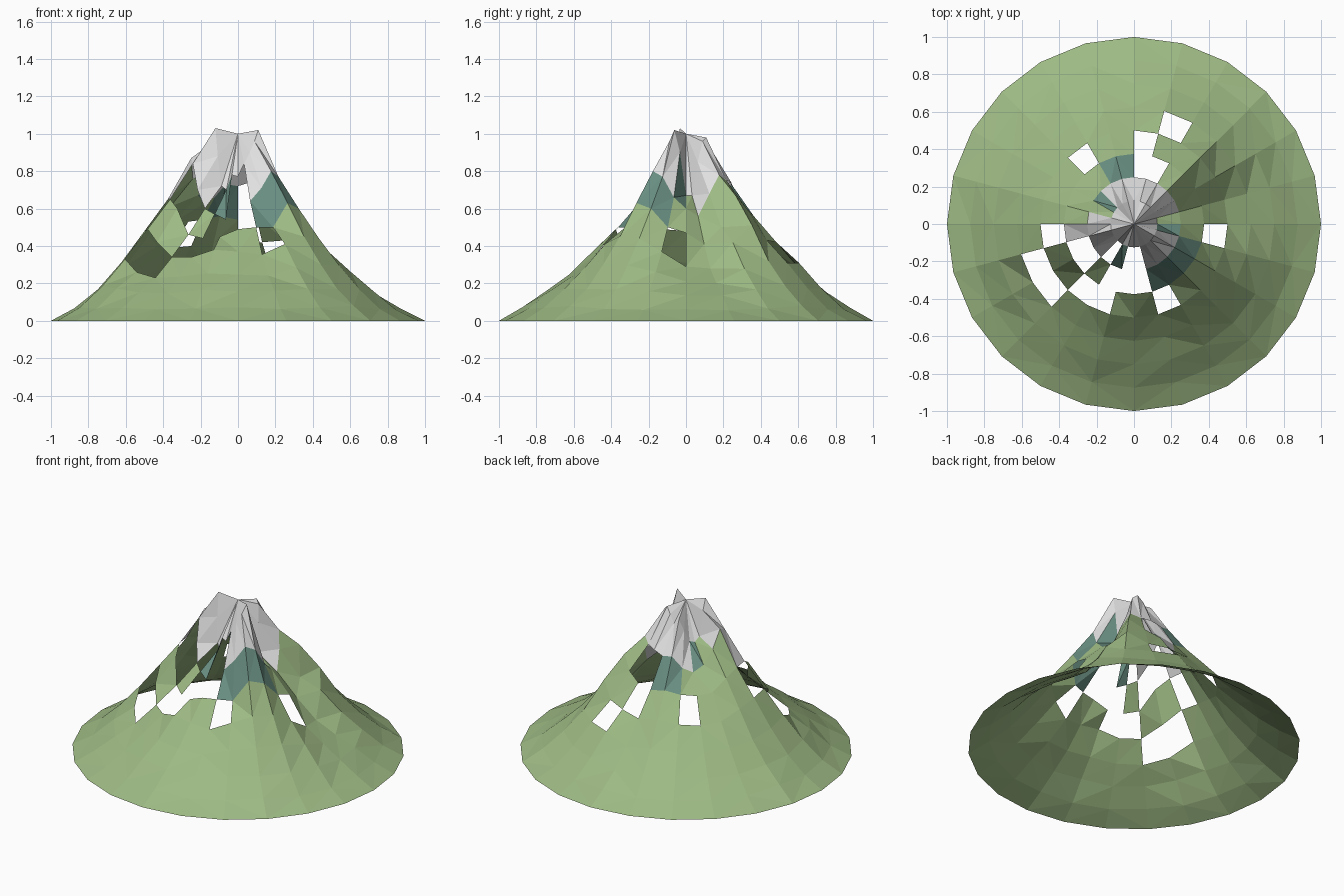
import bpy, bmesh, math, random

if "Cube" in bpy.data.objects:
    bpy.data.objects.remove(bpy.data.objects["Cube"])

random.seed(4)
SECTORS, RINGS = 24, 8

# Heights around the four craggy upper rings, one value per 15 degree spoke
crags = {
    1: [.67, .67, .85, .96, .98, .94, .89, .92, .85, .78, .77, .80,
        .96, 1.03, .88, .72, .70, .78, .77, .84, .90, .96, 1.02, .90],
    2: [.60, .56, .68, .78, .75, .74, .72, .73, .66, .63, .67, .76,
        .87, .84, .70, .60, .57, .54, .65, .64, .71, .80, .77, .66],
    3: [.47, .41, .50, .67, .60, .56, .54, .56, .54, .53, .54, .61,
        .65, .65, .60, .46, .44, .45, .49, .50, .50, .63, .60, .50],
    4: [.29, .28, .42, .51, .43, .42, .40, .42, .40, .39, .40, .45,
        .48, .49, .42, .34, .34, .38, .37, .355, .41, .45, .44, .37],
}
# Gentle lower rings: mean height and how strongly the crags above show through
foothills = {5: (.28, .5), 6: (.165, .18), 7: (.07, .05), 8: (0, 0)}
# Corners below the open cells
corners_low = {(5, 4): .31, (5, 5): .31, (5, 13): .33, (5, 14): .26, (5, 15): .23}

# Open cells: ring -> sectors
gaps = {1: (15, 17, 18), 2: (4, 5, 13, 14, 16, 17, 18),
        3: (5, 8, 12, 15, 16, 19, 23), 4: (4, 13, 14)}
# Rocky cells below the snow, grassy gullies and the low snow patch
rock = {1: (9, 16, 23), 2: (6, 7, 19, 20, 21, 22)}
grass_gully = {1: (0, 10)}
snow_patch = {2: (12,)}


def material(name, colour):
    m = bpy.data.materials.new(name)
    m.diffuse_color = (*colour, 1)
    m.use_nodes = True
    m.node_tree.nodes["Principled BSDF"].inputs["Base Color"].default_value = m.diffuse_color
    return m


def height(ring, spoke):
    if ring in crags:
        return crags[ring][spoke]
    if (ring, spoke) in corners_low:
        return corners_low[ring, spoke]
    mean, follow = foothills[ring]
    z = mean + follow * (crags[4][spoke] - .42)
    return z + (random.uniform(-.01, .01) if ring < RINGS else 0)


def cell_colour(ring, sector):
    if sector in rock.get(ring, ()):
        return 1
    if sector in grass_gully.get(ring, ()):
        return 0
    if ring < 2 or sector in snow_patch.get(ring, ()):
        return 2
    return 0


# Mountain shell: concentric rings joined into a radial grid
bm = bmesh.new()
apex = bm.verts.new((0, 0, 1))
grid = {}
for ring in range(1, RINGS + 1):
    for spoke in range(SECTORS):
        a, r = math.tau * spoke / SECTORS, ring / RINGS
        grid[ring, spoke] = bm.verts.new(
            (r * math.cos(a), r * math.sin(a), height(ring, spoke)))

for ring in range(RINGS):
    for s in range(SECTORS):
        if s in gaps.get(ring, ()):
            continue
        n = (s + 1) % SECTORS
        if ring == 0:
            corners = [apex, grid[1, s], grid[1, n]]
        else:
            corners = [grid[ring, s], grid[ring + 1, s],
                       grid[ring + 1, n], grid[ring, n]]
        bm.faces.new(corners).material_index = cell_colour(ring, s)

bmesh.ops.triangulate(bm, faces=bm.faces[:])
bmesh.ops.delete(bm, geom=[v for v in bm.verts if not v.link_faces], context='VERTS')

mesh = bpy.data.meshes.new("mountain")
bm.to_mesh(mesh)
bm.free()
for m in (material("grass_green", (.34, .49, .23)),
          material("rock_teal", (.14, .27, .22)),
          material("snow_white", (.74, .74, .74))):
    mesh.materials.append(m)
mountain = bpy.data.objects.new("mountain", mesh)
bpy.context.collection.objects.link(mountain)
